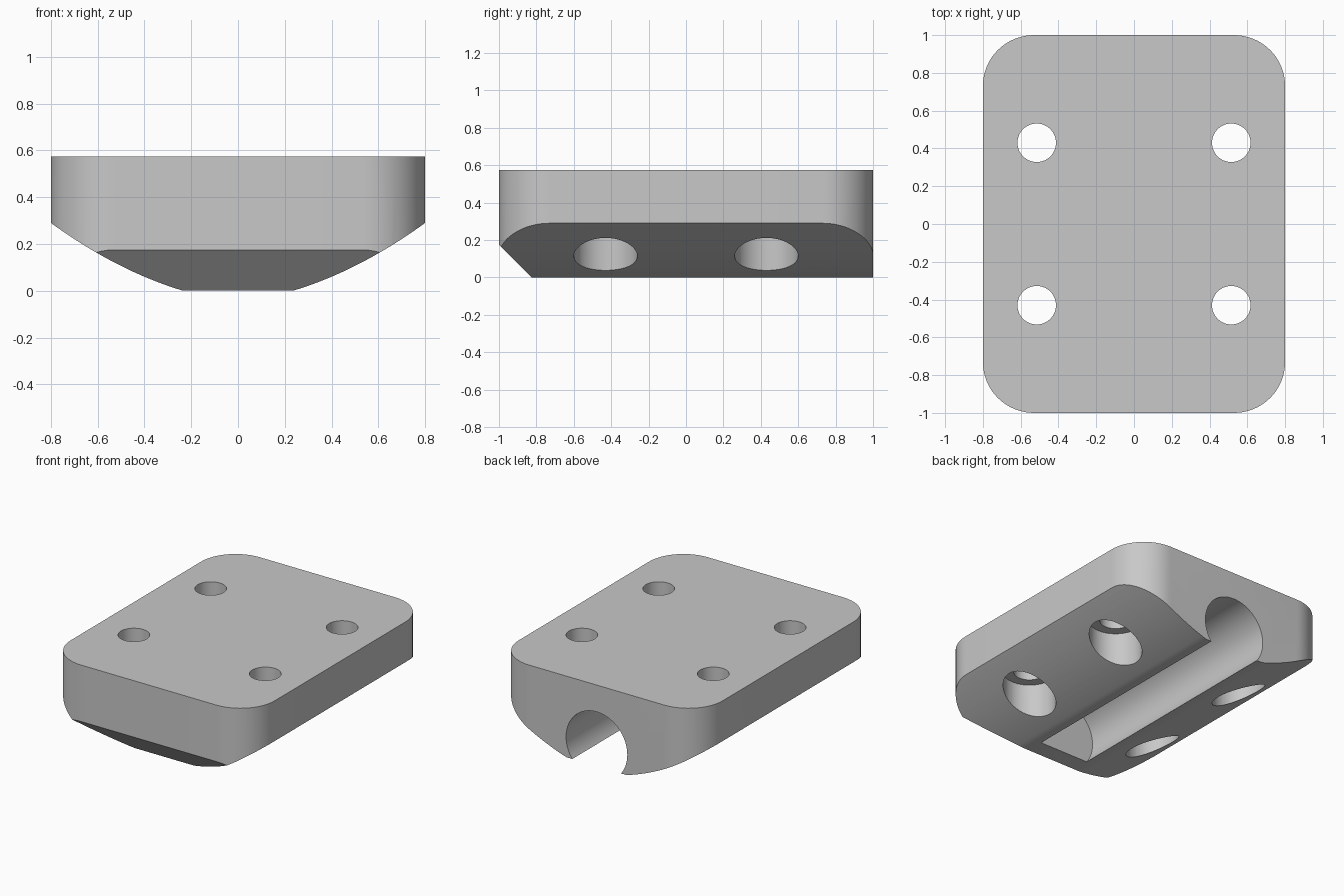
import bpy, bmesh, math
from mathutils import Matrix, Vector

cube = bpy.data.objects.get("Cube")
if cube:
    bpy.data.objects.remove(cube, do_unlink=True)

HEIGHT, HALF_X, HALF_Y = 0.575, 0.8, 1.0

grey = bpy.data.materials.new("light_grey")
grey.use_nodes = True
grey.diffuse_color = (0.58, 0.58, 0.58, 1)
grey.node_tree.nodes["Principled BSDF"].inputs["Base Color"].default_value = grey.diffuse_color


def prism(name, points, sweep):
    """Extrude a closed outline along the sweep vector."""
    bm = bmesh.new()
    face = bm.faces.new([bm.verts.new(p) for p in points])
    out = bmesh.ops.extrude_face_region(bm, geom=[face])
    moved = [v for v in out["geom"] if isinstance(v, bmesh.types.BMVert)]
    bmesh.ops.translate(bm, verts=moved, vec=Vector(sweep))
    bmesh.ops.recalc_face_normals(bm, faces=bm.faces)
    mesh = bpy.data.meshes.new(name)
    bm.to_mesh(mesh)
    bm.free()
    obj = bpy.data.objects.new(name, mesh)
    bpy.context.collection.objects.link(obj)
    mesh.materials.append(grey)
    return obj


def arc(cx, cy, r, start, end, steps):
    angles = [math.radians(start + (end - start) * i / steps) for i in range(steps + 1)]
    return [(cx + r * math.cos(a), cy + r * math.sin(a)) for a in angles]


def cut(target, cutter, operation="DIFFERENCE"):
    """Apply a boolean and discard the cutter."""
    cutter.hide_render = True
    mod = target.modifiers.new("cut", "BOOLEAN")
    mod.operation, mod.object, mod.solver = operation, cutter, "EXACT"
    bpy.ops.object.select_all(action="DESELECT")
    bpy.context.view_layer.objects.active = target
    target.select_set(True)
    bpy.ops.object.modifier_apply(modifier=mod.name)
    bpy.data.objects.remove(cutter, do_unlink=True)


def round_hole(target, x, y, r, bottom, top):
    ring = arc(x, y, r, 0, 360, 48)[:-1]
    cut(target, prism("hole_cutter", [(a, b, bottom) for a, b in ring], (0, 0, top - bottom)))


# Plate with rounded corners
radius = 0.27
outline = []
for i, (sx, sy) in enumerate([(1, 1), (-1, 1), (-1, -1), (1, -1)]):
    outline += arc(sx * (HALF_X - radius), sy * (HALF_Y - radius), radius, 90 * i, 90 * i + 90, 16)
block = prism("clamp_block", [(x, y, 0) for x, y in outline], (0, 0, HEIGHT))

# Curved underside
flat, steps = 0.235, 16
side = []
for i in range(steps + 1):
    d = (HALF_X - flat) * i / steps
    side.append((flat + d, 0.301 * d + 0.375 * d * d))
side[-1] = (HALF_X + 0.01, side[-1][1] + 0.007)
side.append((HALF_X + 0.01, HEIGHT + 0.1))
section = [(x, -1.1, z) for x, z in side] + [(-x, -1.1, z) for x, z in reversed(side)]
cut(block, prism("underside_cutter", section, (0, 2.2, 0)), "INTERSECT")

# Front lower chamfer
chamfer = [(-1, -1.1, 0.275), (-1, -0.725, -0.1), (-1, -1.1, -0.1)]
cut(block, prism("chamfer_cutter", chamfer, (2, 0, 0)))

# Round channel, open at the back and below
channel = arc(0, 0.145, 0.24, 0, 360, 64)[:-1]
cut(block, prism("channel_cutter", [(x, -0.7, z) for x, z in channel], (0, 2, 0)))

# Counterbored screw holes
for x in (-0.515, 0.515):
    for y in (-0.43, 0.43):
        round_hole(block, x, y, 0.17, -0.1, 0.285)
        round_hole(block, x, y, 0.102, 0.2, HEIGHT + 0.1)

bpy.ops.object.shade_smooth_by_angle(angle=math.radians(20))
